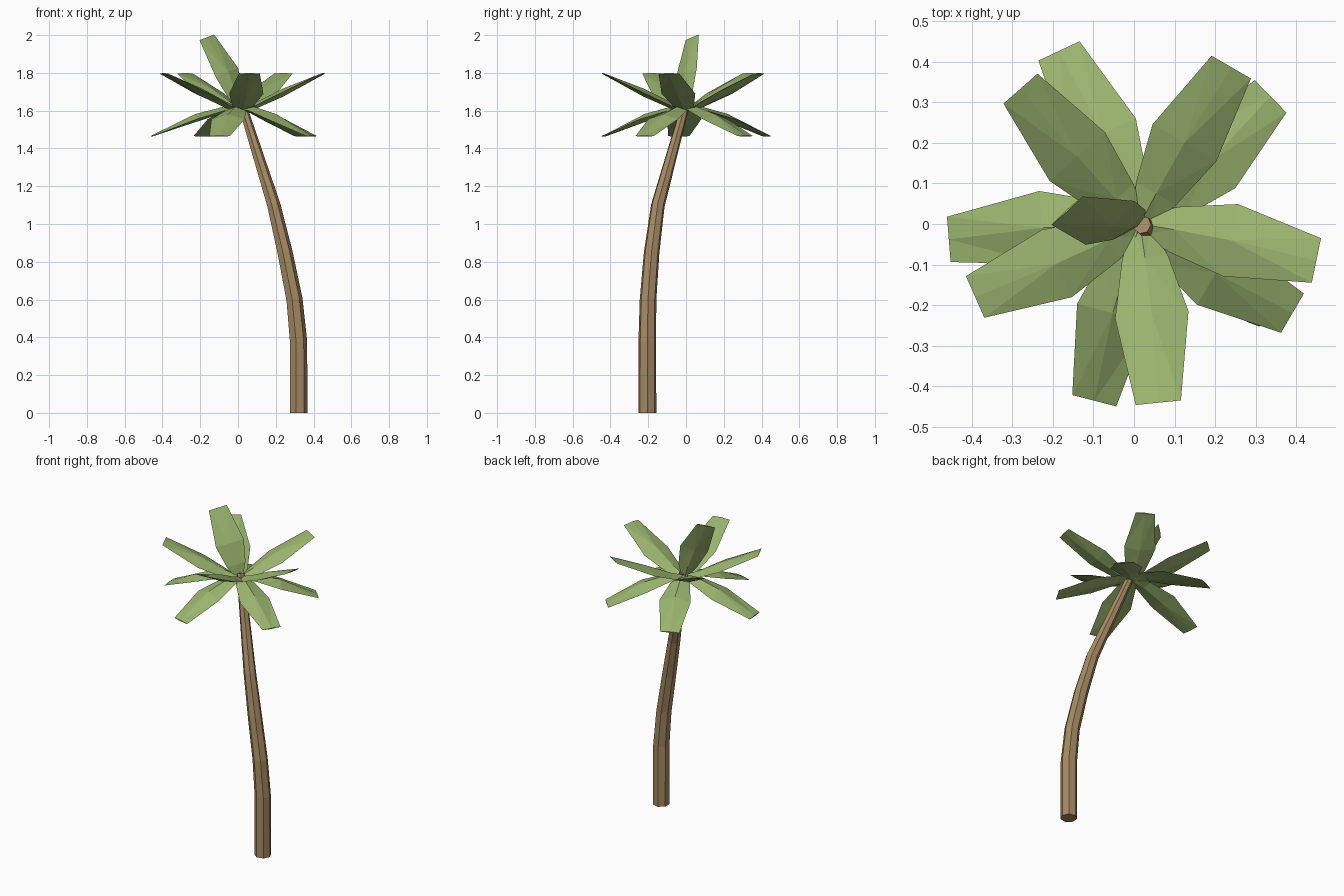
import bpy, bmesh
from math import cos, sin, pi
from mathutils import Vector

if "Cube" in bpy.data.objects:
    bpy.data.objects.remove(bpy.data.objects["Cube"])


def material(name, rgb):
    m = bpy.data.materials.new(name)
    m.diffuse_color = (*rgb, 1)
    m.use_nodes = True
    m.node_tree.nodes["Principled BSDF"].inputs["Base Color"].default_value = m.diffuse_color
    return m


GREEN = material("leaf_green", (0.33, 0.46, 0.16))
BROWN = material("bark_brown", (0.38, 0.25, 0.125))


def loft(name, rings, mat):
    """Flat-shaded closed skin through rings of equal point count."""
    bm = bmesh.new()
    vs = [[bm.verts.new(p) for p in ring] for ring in rings]
    n = len(vs[0])
    for a, b in zip(vs, vs[1:]):
        for i in range(n):
            j = (i + 1) % n
            bm.faces.new((a[i], a[j], b[j], b[i]))
    bm.faces.new(vs[0][::-1])
    bm.faces.new(vs[-1])
    bmesh.ops.triangulate(bm, faces=bm.faces[:])
    bmesh.ops.recalc_face_normals(bm, faces=bm.faces[:])
    me = bpy.data.meshes.new(name)
    bm.to_mesh(me)
    bm.free()
    me.materials.append(mat)
    ob = bpy.data.objects.new(name, me)
    bpy.context.collection.objects.link(ob)
    return ob


def leaf(name, stations):
    """stations: (centre, half-width vector, half-thickness vector)."""
    loft(name, [[c - w, c + t, c + w, c - t * 0.6] for c, w, t in stations], GREEN)


# Trunk: tapered seven-sided tube along a bent path (x, y, z, radius)
path = [(0.319, -0.205, 0.0, 0.049), (0.318, -0.205, 0.38, 0.048),
        (0.297, -0.201, 0.6, 0.045), (0.247, -0.182, 0.85, 0.042),
        (0.188, -0.149, 1.1, 0.037), (0.02, -0.002, 1.635, 0.023)]
pts = [Vector(p[:3]) for p in path]
rings = []
for k, p in enumerate(path):
    d = (pts[min(k + 1, 5)] - pts[max(k - 1, 0)]).normalized()
    if k == 0:
        d = Vector((0, 0, 1))
    a = Vector((0, 1, 0)).cross(d).normalized()
    b = d.cross(a)
    rings.append([pts[k] + p[3] * (cos(2 * pi * i / 7) * a + sin(2 * pi * i / 7) * b)
                  for i in range(7)])
loft("trunk", rings, BROWN)

# Two tiers of leaves: tip positions, heights at the four stations, sideways bend
tiers = {
    "upper_leaf": ([(0.24, 0.387), (-0.28, 0.334), (-0.392, -0.18),
                    (0.06, -0.441), (0.45, -0.09)], (1.605, 1.625, 1.69, 1.796), 0.006),
    "lower_leaf": ([(0.337, 0.315), (-0.185, 0.427), (-0.457, -0.038),
                    (-0.098, -0.436), (0.391, -0.22)], (1.605, 1.60, 1.555, 1.465), -0.01),
}
fractions = (0.02, 0.19, 0.51, 1.0)
half_widths = (0.025, 0.057, 0.091, 0.056)
thickness = (0.012, 0.021, 0.027, 0.004)
root = Vector((0.015, 0.0, 0))
for name, (tips, heights, bend) in tiers.items():
    for i, tip in enumerate(tips):
        out = Vector((*tip, 0)) - root
        side = Vector((-out.y, out.x, 0)).normalized()
        leaf(f"{name}_{i + 1}",
             [(root + out * f + side * bend * 4 * f * (1 - f) + Vector((0, 0, z)),
               side * w, Vector((0, 0, t)))
              for f, z, w, t in zip(fractions, heights, half_widths, thickness)])

# Upright leaf leaning to the left, bowed slightly to the front right
base, tip = Vector((0.01, 0.0, 1.61)), Vector((-0.165, 0.033, 1.988))
side = Vector((0.72, 0.64, 0.25))
side = (side - side.project(tip - base)).normalized()
normal = (tip - base).cross(side).normalized()
bow = Vector((0.02, -0.014, 0))
leaf("upright_leaf", [(base.lerp(tip, f) + bow * 4 * f * (1 - f), side * w, normal * t * 0.8)
                      for f, w, t in zip(fractions, (0.025, 0.056, 0.084, 0.054), thickness)])
